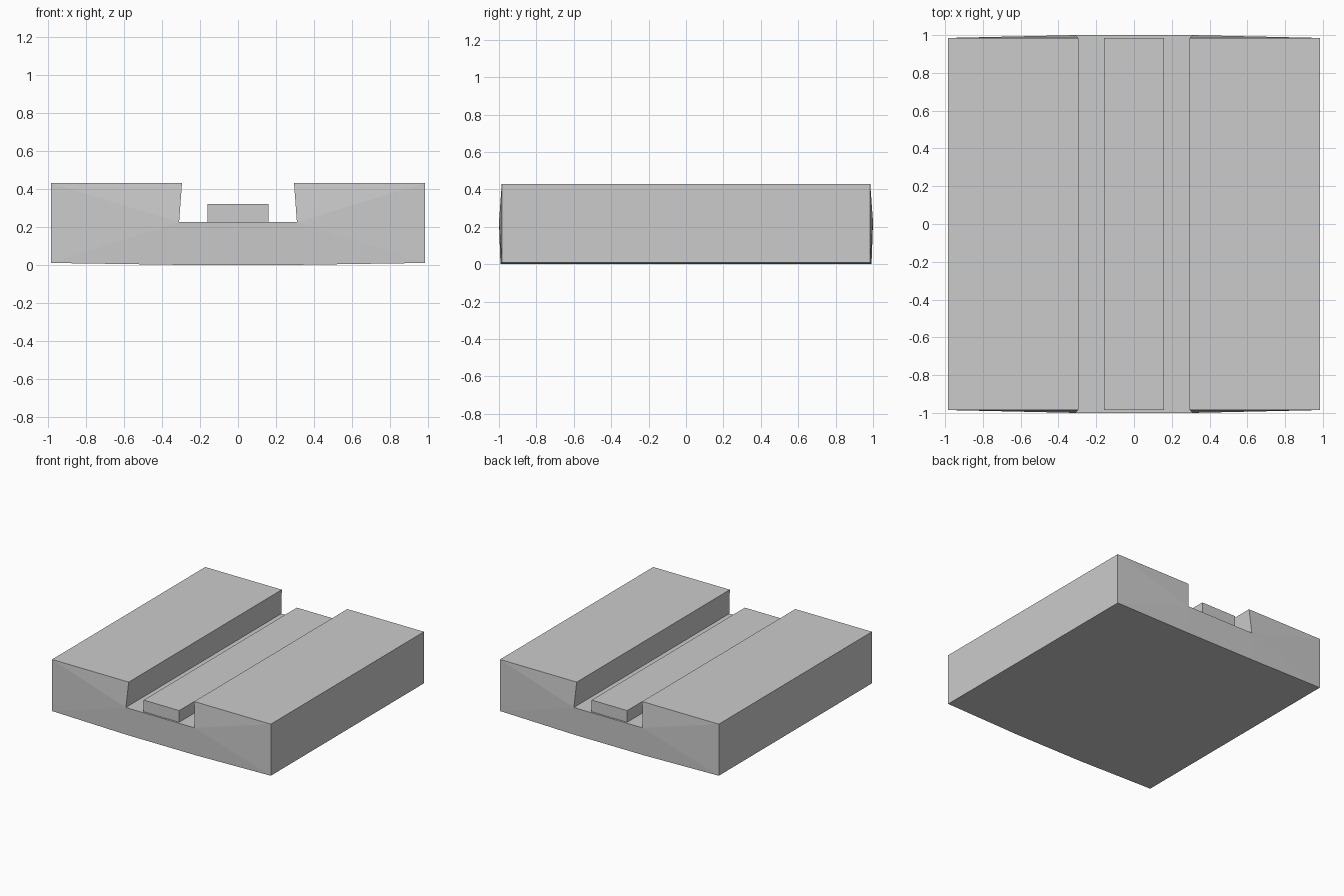
import bpy
import bmesh

cube = bpy.data.objects.get("Cube")
if cube:
    bpy.data.objects.remove(cube, do_unlink=True)

grey = bpy.data.materials.new("light_grey")
grey.use_nodes = True
COLOUR = (0.6, 0.6, 0.6, 1)
grey.diffuse_color = COLOUR
grey.node_tree.nodes["Principled BSDF"].inputs["Base Color"].default_value = COLOUR

END = 0.985      # half length at the outer corners
FLOOR = 0.225    # height of the channel floor


def finish(bm, name):
    bmesh.ops.recalc_face_normals(bm, faces=bm.faces)
    mesh = bpy.data.meshes.new(name)
    bm.to_mesh(mesh)
    bm.free()
    mesh.materials.append(grey)
    obj = bpy.data.objects.new(name, mesh)
    bpy.context.collection.objects.link(obj)
    return obj


# Right half of the section: x, z and the half length at that point
half = [(0.31, 0, 0.992), (END, 0.01, END), (END, 0.43, END),
        (0.295, 0.43, END), (0.31, FLOOR, 1)]
section = half + [(-x, z, y) for x, z, y in reversed(half)]
n = len(section)

# Block with an undercut channel and slightly bulging ends
bm = bmesh.new()
rings = [[bm.verts.new((x, s * y, z)) for x, z, y in section] for s in (-1, 1)]
for i in range(n):
    j = (i + 1) % n
    bm.faces.new((rings[0][i], rings[0][j], rings[1][j], rings[1][i]))
for ring in rings:
    # Web below the channel, then both shoulders fanned from the floor corner
    bm.faces.new((ring[0], ring[4], ring[5], ring[9]))
    for side in (ring[:5], ring[:4:-1]):
        for a, b in zip(side, side[1:4]):
            bm.faces.new((side[4], a, b))
finish(bm, "channel_block")

# Raised strip along the channel floor
bm = bmesh.new()
bmesh.ops.create_cube(bm, size=1)
bmesh.ops.scale(bm, vec=(0.32, 2 * END, 0.105), verts=bm.verts)
strip = finish(bm, "centre_strip")
strip.location.z = FLOOR + 0.0425
